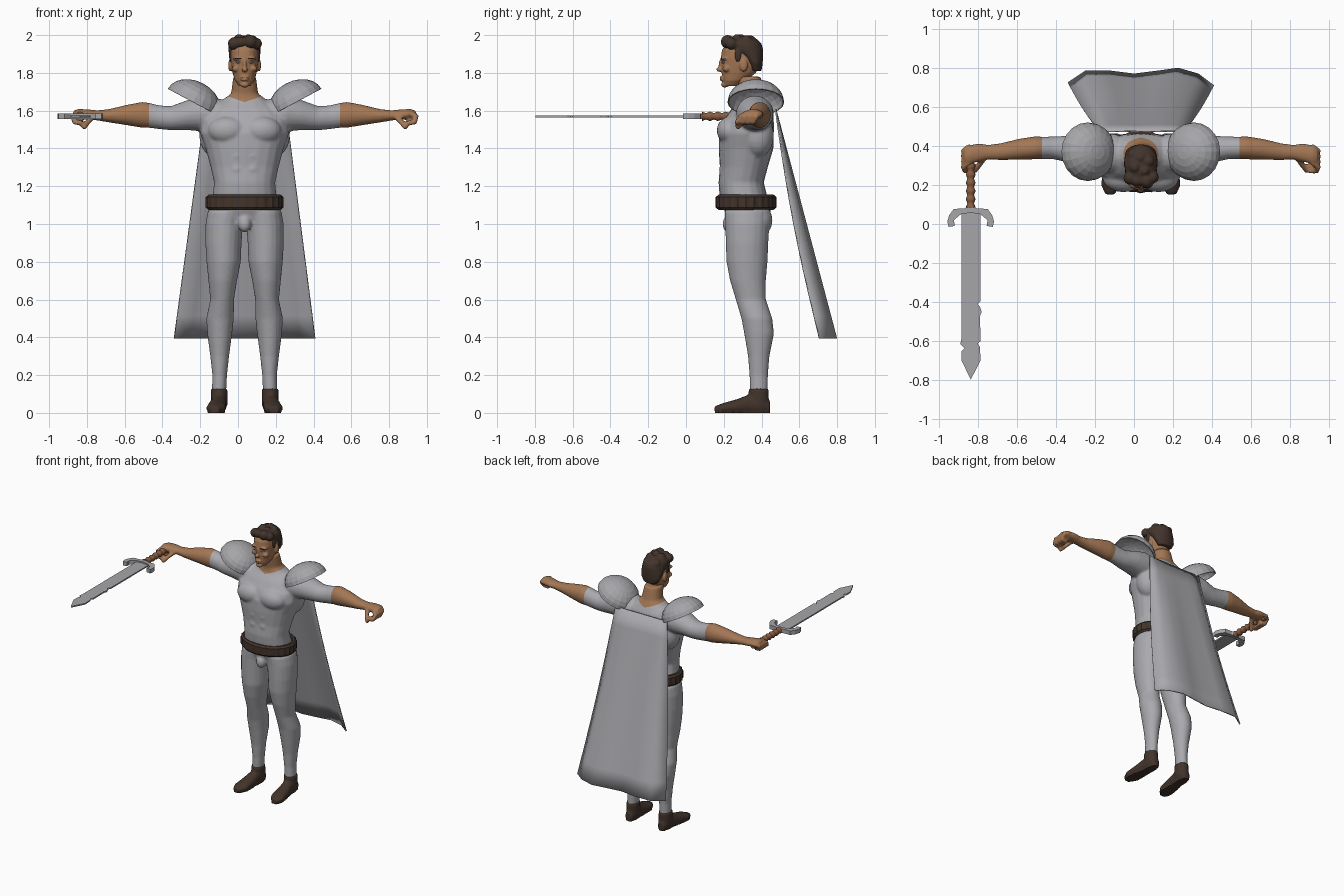
import bpy, bmesh, math
from mathutils import Matrix, Vector

if "Cube" in bpy.data.objects:
    bpy.data.objects.remove(bpy.data.objects["Cube"])

CX = 0.035  # figure stands slightly off centre


def mat(name, col):
    m = bpy.data.materials.new(name)
    m.diffuse_color = (*col, 1)
    m.use_nodes = True
    m.node_tree.nodes["Principled BSDF"].inputs["Base Color"].default_value = m.diffuse_color
    return m


SUIT = mat("grey_cloth", (0.40, 0.40, 0.425))
STEEL = mat("steel", (0.38, 0.38, 0.40))
SKIN = mat("skin", (0.37, 0.185, 0.09))
BROWN = mat("dark_brown", (0.055, 0.034, 0.025))
WOOD = mat("grip_leather", (0.25, 0.11, 0.055))
EYE = mat("eye_grey", (0.45, 0.43, 0.40))


def finish(name, bm, mats, x=CX, angle=None):
    bmesh.ops.recalc_face_normals(bm, faces=bm.faces)
    me = bpy.data.meshes.new(name)
    bm.to_mesh(me)
    bm.free()
    ob = bpy.data.objects.new(name, me)
    bpy.context.collection.objects.link(ob)
    ob.location.x = x
    for m in mats:
        me.materials.append(m)
    if angle is not None:
        bpy.ops.object.select_all(action='DESELECT')
        bpy.context.view_layer.objects.active = ob
        ob.select_set(True)
        bpy.ops.object.shade_smooth_by_angle(angle=math.radians(angle))
    return ob


def loft(bm, axis, rings, power=1.0, n=20):
    """Rings are (t, c1, c2, r1, r2) along the named axis."""
    rows = []
    for t, c1, c2, r1, r2 in rings:
        row = []
        for i in range(n):
            a = 2 * math.pi * i / n
            c, s = math.cos(a), math.sin(a)
            u = c1 + r1 * math.copysign(abs(c) ** power, c)
            v = c2 + r2 * math.copysign(abs(s) ** power, s)
            row.append(bm.verts.new({'z': (u, v, t), 'x': (t, u, v), 'y': (u, t, v)}[axis]))
        rows.append(row)
    for p, q in zip(rows, rows[1:]):
        for i in range(n):
            bm.faces.new((p[i], p[(i + 1) % n], q[(i + 1) % n], q[i]))
    bm.faces.new(rows[0])
    bm.faces.new(rows[-1])


def ball(bm, c, r, sub=3):
    bmesh.ops.create_icosphere(bm, subdivisions=sub, radius=1,
                               matrix=Matrix.Translation(c) @ Matrix.Diagonal((*r, 1)))


def finger(bm, pts, r):
    for p, q in zip(pts, pts[1:]):
        p, q = Vector(p), Vector(q)
        for i in range(6):
            ball(bm, p.lerp(q, i / 5), (r, r, r), 2)


def fuse(bm, voxel, smooth):
    """Blend overlapping volumes into one skin."""
    ob = finish("blend", bm, [])
    rm = ob.modifiers.new("r", 'REMESH')
    rm.mode, rm.voxel_size = 'VOXEL', voxel
    sm = ob.modifiers.new("s", 'SMOOTH')
    sm.factor, sm.iterations = 0.5, smooth
    dg = bpy.context.evaluated_depsgraph_get()
    me = bpy.data.meshes.new_from_object(ob.evaluated_get(dg))
    out = bmesh.new()
    out.from_mesh(me)
    bpy.data.objects.remove(ob)
    return out


# Body: torso, legs, arms and hands
bm = bmesh.new()
loft(bm, 'z', [(1.0, 0, .33, .16, .10), (1.08, 0, .325, .185, .125), (1.16, 0, .302, .168, .125),
               (1.22, 0, .292, .162, .120), (1.30, 0, .306, .180, .127), (1.40, 0, .318, .207, .145),
               (1.48, 0, .320, .235, .145), (1.55, 0, .333, .235, .132), (1.61, 0, .35, .19, .11),
               (1.655, 0, .358, .12, .08), (1.69, 0, .35, .072, .068), (1.78, 0, .33, .06, .066)], .88)
ball(bm, (0, .228, 1.0), (.035, .035, .045))
for s in (1, -1):
    ball(bm, (s * .09, .235, 1.495), (.105, .072, .075))       # chest
    ball(bm, (s * .09, .38, 1.02), (.09, .078, .09))           # seat
    ball(bm, (s * .15, .38, 1.47), (.09, .085, .12))           # back
    for z in (1.22, 1.29, 1.36):
        ball(bm, (s * .04, .21, z), (.043, .035, .036))        # stomach
    loft(bm, 'z', [(z, s * x, y, a, b) for z, x, y, a, b in (
        (1.07, .095, .325, .10, .12), (1.0, .108, .325, .099, .117), (.9, .112, .323, .096, .113),
        (.8, .111, .323, .091, .109), (.7, .116, .328, .076, .095), (.6, .119, .343, .063, .08),
        (.5, .13, .375, .073, .082), (.42, .132, .387, .066, .079), (.3, .132, .385, .05, .057),
        (.2, .132, .385, .039, .049), (.12, .135, .385, .038, .048), (.07, .135, .385, .036, .046))])
    loft(bm, 'x', [(s * x, y, z, a, b) for x, y, z, a, b in (
        (.12, .36, 1.57, .10, .09), (.22, .365, 1.585, .10, .095), (.30, .375, 1.577, .087, .08),
        (.39, .385, 1.56, .066, .064), (.45, .39, 1.565, .058, .063), (.505, .39, 1.575, .057, .066),
        (.54, .39, 1.578, .059, .069), (.62, .383, 1.577, .054, .055), (.72, .37, 1.573, .043, .035),
        (.78, .368, 1.575, .038, .027), (.83, .365, 1.58, .047, .027), (.88, .355, 1.582, .05, .027),
        (.905, .35, 1.58, .04, .02))])
    for k in range(4):                                         # curled fingers
        y = .395 - .028 * k
        finger(bm, [(s * .88, y, 1.583), (s * .908, y - .02, 1.57), (s * .90, y - .04, 1.54),
                    (s * .868, y - .04, 1.535)], .0145)
    finger(bm, [(s * .80, .34, 1.57), (s * .83, .30, 1.54), (s * .85, .275, 1.515)], .016)
bm = fuse(bm, .008, 5)
for co, no in (((.505, 0, 0), (1, 0, 0)), ((-.505, 0, 0), (1, 0, 0)),
               ((0, 0, 1.645), (.35, 0, 1)), ((0, 0, 1.645), (-.35, 0, 1))):
    bmesh.ops.bisect_plane(bm, geom=bm.verts[:] + bm.edges[:] + bm.faces[:], plane_co=co, plane_no=no)
for f in bm.faces:
    c = f.calc_center_median()
    f.material_index = int(abs(c.x) > .505 or c.z > 1.645 + .35 * abs(c.x))
finish("body", bm, [SUIT, SKIN], 0 + CX, 60)

# Boots
for s, side in ((1, "left"), (-1, "right")):
    bm = bmesh.new()
    loft(bm, 'y', [(y, s * x, z, a, b) for y, x, z, a, b in (
        (.152, .158, .018, .025, .018), (.20, .152, .025, .052, .028), (.27, .146, .033, .049, .040),
        (.34, .139, .045, .042, .055), (.40, .136, .042, .041, .052), (.445, .135, .03, .026, .034))])
    loft(bm, 'z', [(.04, s * .135, .385, .045, .054), (.128, s * .135, .385, .045, .054)])
    bm = fuse(bm, .008, 4)
    for v in bm.verts:
        v.co.z = max(v.co.z, 0) if v.co.z > .012 else 0
    finish(side + "_boot", bm, [BROWN], CX, 60)

# Head
bm = bmesh.new()
loft(bm, 'z', [(z, 0, (f + b) / 2, w, (b - f) / 2) for z, w, f, b in (
    (1.73, .030, .20, .28), (1.76, .052, .193, .32), (1.80, .064, .189, .37), (1.84, .071, .187, .39),
    (1.88, .075, .184, .398), (1.92, .074, .19, .398), (1.96, .062, .215, .378), (1.985, .035, .26, .34))], .93)
ball(bm, (0, .186, 1.84), (.010, .014, .036))                  # nose bridge
ball(bm, (0, .178, 1.818), (.016, .018, .013))                 # nose tip
ball(bm, (0, .190, 1.776), (.025, .013, .006))                 # lips
ball(bm, (0, .190, 1.764), (.022, .013, .006))
ball(bm, (0, .205, 1.738), (.024, .02, .016))                  # chin
for s in (1, -1):
    ball(bm, (s * .076, .305, 1.84), (.011, .022, .034))       # ear
    ball(bm, (s * .033, .203, 1.875), (.03, .02, .010))        # brow ridge
    ball(bm, (s * .045, .215, 1.822), (.022, .022, .018))      # cheek
finish("head", fuse(bm, .005, 3), [SKIN], CX, 60)

# Eyes and eyebrows
for s, side in ((1, "left"), (-1, "right")):
    bm = bmesh.new()
    ball(bm, (s * .031, .200, 1.856), (.014, .012, .006))
    finish(side + "_eye", bm, [EYE], CX, 60)
    bm = bmesh.new()
    ball(bm, (s * .034, .192, 1.876), (.02, .010, .004))
    finish(side + "_eyebrow", bm, [BROWN], CX, 60)

# Hair: cap with swept locks
bm = bmesh.new()
loft(bm, 'z', [(z, 0, (f + b) / 2, w, (b - f) / 2) for z, w, f, b in (
    (1.81, .055, .34, .40), (1.85, .078, .325, .406), (1.89, .083, .285, .408), (1.925, .086, .225, .408),
    (1.955, .084, .205, .40), (1.98, .062, .225, .375), (1.99, .035, .25, .34))])
for x, y, z, r in ((-.055, .235, 1.955, .034), (-.02, .222, 1.962, .03), (.03, .22, 1.965, .036),
                   (.06, .24, 1.955, .032), (.02, .27, 1.98, .025), (-.03, .29, 1.975, .03),
                   (.04, .32, 1.97, .03), (0, .34, 1.97, .03), (-.04, .355, 1.955, .03)):
    ball(bm, (x, y, z), (r, r, r))
for s in (1, -1):
    ball(bm, (s * .072, .275, 1.895), (.011, .018, .04))       # sideburn
finish("hair", fuse(bm, .007, 2), [BROWN], CX, 60)

# Belt: hollow ring, slightly ribbed
bm = bmesh.new()
N, rows = 96, []
for inset, z in ((.04, 1.085), (.012, 1.075), (0, 1.088), (0, 1.142), (.012, 1.155), (.028, 1.155), (.04, 1.14)):
    rib = .003 if inset == 0 else 0
    rows.append([bm.verts.new(((.203 - inset + rib * math.cos(24 * a)) * math.cos(a),
                               .318 + (.158 - inset + rib * math.cos(24 * a)) * math.sin(a), z))
                 for a in (2 * math.pi * i / N for i in range(N))])
for p, q in zip(rows, rows[1:] + rows[:1]):
    for i in range(N):
        bm.faces.new((p[i], p[(i + 1) % N], q[(i + 1) % N], q[i]))
finish("belt", bm, [BROWN], CX, 30)

# Shoulder guards: tilted open domes
for s, side in ((1, "left"), (-1, "right")):
    bm = bmesh.new()
    bmesh.ops.create_uvsphere(bm, u_segments=20, v_segments=12, radius=1)
    bmesh.ops.delete(bm, geom=[v for v in bm.verts if v.co.z < -.01], context='VERTS')
    bm.transform(Matrix.Translation((s * .272, .37, 1.645)) @ Matrix.Rotation(-s * math.radians(28), 4, 'Y')
                 @ Matrix.Diagonal((.152, .15, .112, 1)))
    ob = finish(side + "_shoulder_guard", bm, [STEEL])
    ob.modifiers.new("shell", 'SOLIDIFY').thickness = .006

# Cape: waved sheet flaring downward
HEM = [(-.34, .725), (-.25, .785), (-.12, .785), (0, .77), (.12, .785), (.225, .80), (.33, .77), (.41, .71)]
bm = bmesh.new()
V, rows = 10, []
for j in range(V + 1):
    t = j / V
    rows.append([bm.verts.new(((-.175 + .43 * i / 7) * (1 - t) + hx * t,
                               .478 + (hy - .478) * t - .02 * math.sin(math.pi * t) * (i in (0, 7)),
                               1.61 - 1.215 * t)) for i, (hx, hy) in enumerate(HEM)])
for p, q in zip(rows, rows[1:]):
    for i in range(7):
        bm.faces.new((p[i], p[i + 1], q[i + 1], q[i]))
ob = finish("cape", bm, [SUIT], 0, 60)
ob.modifiers.new("cloth", 'SOLIDIFY').thickness = .008


def plate(name, pts, z, thick, m):
    bm = bmesh.new()
    f = bm.faces.new([bm.verts.new((x, y, z - thick / 2)) for x, y in pts])
    ext = bmesh.ops.extrude_face_region(bm, geom=[f])
    bmesh.ops.translate(bm, vec=(0, 0, thick), verts=[v for v in ext['geom'] if isinstance(v, bmesh.types.BMVert)])
    return finish(name, bm, [m], -.836)


# Sword: chipped blade, curled guard, beaded grip
plate("sword_blade", [(-.048, .07), (.05, .07), (.05, -.395), (.035, -.41), (.048, -.425), (.056, -.45),
                      (.048, -.47), (.05, -.60), (.036, -.612), (.048, -.63), (.05, -.70), (0, -.797),
                      (-.046, -.70), (-.046, -.65), (-.032, -.635), (-.053, -.615), (-.048, -.59)], 1.57, .01, STEEL)
half = [(.03, .08), (.087, .077), (.11, .045), (.12, .012), (.113, -.015), (.082, -.01), (.086, .02), (.05, .05)]
plate("sword_guard", [(0, .103)] + half + [(0, .058)] + [(-x, y) for x, y in reversed(half)], 1.57, .03, STEEL)
bm = bmesh.new()
loft(bm, 'y', [(.085 + .0105 * i, 0, 1.57, r, r) for i in range(31)
               for r in [.021 + .004 * math.cos(i * math.pi / 2)]], 1, 12)
finish("sword_grip", bm, [WOOD], -.836, 60)
